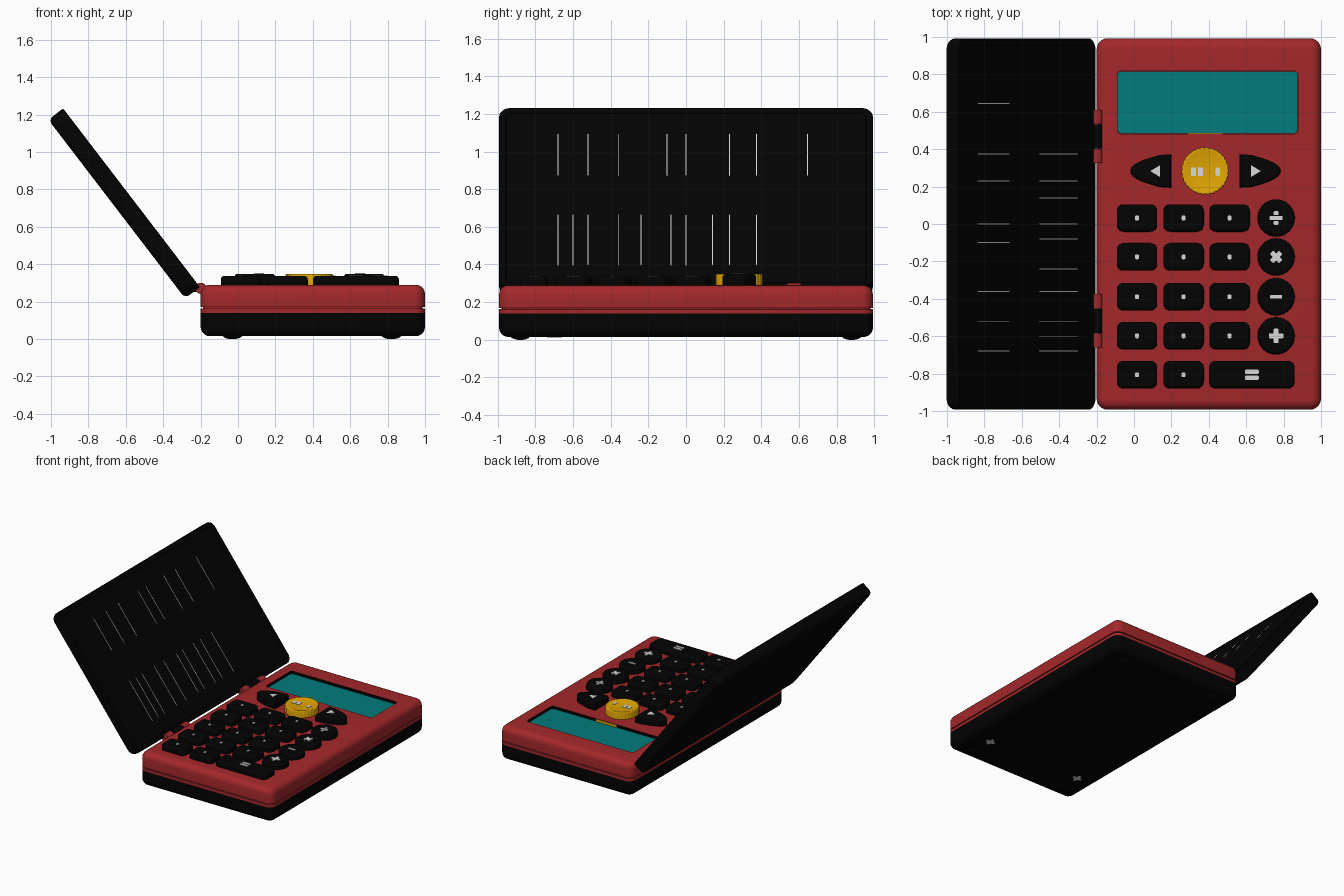
import bpy, bmesh
from math import sin, cos, pi, radians, atan2
from mathutils import Matrix

if "Cube" in bpy.data.objects:
    bpy.data.objects.remove(bpy.data.objects["Cube"])


def material(name, rgb, rough=0.5):
    m = bpy.data.materials.new(name)
    m.use_nodes = True
    m.diffuse_color = (*rgb, 1)
    bsdf = m.node_tree.nodes["Principled BSDF"]
    bsdf.inputs["Base Color"].default_value = (*rgb, 1)
    bsdf.inputs["Roughness"].default_value = rough
    return m


RED = material("red plastic", (0.37, 0.021, 0.024))
BLACK = material("black plastic", (0.001, 0.001, 0.001))
TEAL = material("teal screen", (0.001, 0.2, 0.2))
YELLOW = material("yellow key", (0.76, 0.38, 0.001))
WHITE = material("pale marking", (0.7, 0.7, 0.7))
parts = []


def rounded_rect(w, h, r, n=6):
    """Outline function: returns the rectangle shrunk by an inset."""
    def ring(inset):
        rr = max(r - inset, 0.002)
        a, b = w / 2 - inset - rr, h / 2 - inset - rr
        pts = []
        for q, (sx, sy) in enumerate([(1, 1), (-1, 1), (-1, -1), (1, -1)]):
            for i in range(n + 1):
                t = (q + i / n) * pi / 2
                pts.append((sx * a + rr * cos(t), sy * b + rr * sin(t)))
        return pts
    return ring


def disc(r, n=40, flute=0):
    def ring(d):
        radii = [r - d - flute * (i // 2 % 2) for i in range(n)]
        return [(q * cos(2 * pi * i / n), q * sin(2 * pi * i / n)) for i, q in enumerate(radii)]
    return ring


def bullet(length, half, side, n=14):
    """Flat on one end, tapering to a round nose on the other."""
    def ring(d):
        ts = [-1 + 2 * i / n for i in range(n + 1)]
        pts = [(d + (length - 2 * d) * (1 - abs(t) ** 2.2), (half - d) * t) for t in ts]
        pts = [(d, -(half - d) * 0.9)] + pts[1:-1] + [(d, (half - d) * 0.9)]
        return pts if side > 0 else [(-x, y) for x, y in reversed(pts)]
    return ring


def round_top(z, r, n=5):
    return [(r * (1 - cos(i / n * pi / 2)), z - r + r * sin(i / n * pi / 2)) for i in range(n + 1)]


def round_bottom(z, r, n=5):
    return [(d, 2 * z - zz) for d, zz in reversed(round_top(z, r, n))]


def loft(name, ring, profile, mat, at=(0, 0, 0), matrix=None):
    """Stack outline rings along a profile of (inset, height) pairs."""
    bm = bmesh.new()
    rings = [[bm.verts.new((x, y, z)) for x, y in ring(d)] for d, z in profile]
    for lo, hi in zip(rings, rings[1:]):
        for i in range(len(lo)):
            j = (i + 1) % len(lo)
            bm.faces.new((lo[i], lo[j], hi[j], hi[i]))
    bm.faces.new(rings[0][::-1])
    bm.faces.new(rings[-1])
    bmesh.ops.recalc_face_normals(bm, faces=bm.faces)
    bm.transform(matrix if matrix else Matrix.Translation(at))
    me = bpy.data.meshes.new(name)
    bm.to_mesh(me)
    bm.free()
    me.materials.append(mat)
    ob = bpy.data.objects.new(name, me)
    bpy.context.collection.objects.link(ob)
    parts.append(ob)
    return ob


# Case: black base, red gasket with a groove above it, red top shell
CX, W, L = 0.4, 1.2, 1.986
case = rounded_rect(W, L, 0.06)
base = loft("base_shell", case, round_bottom(0.015, 0.05) + [(0, 0.14)], BLACK, (CX, 0, 0))
loft("gasket", case, [(0, 0.14), (0, 0.162), (0.014, 0.163), (0.014, 0.18)], RED, (CX, 0, 0))
top = loft("top_shell", case, [(0, 0.17)] + round_top(0.29, 0.05), RED, (CX, 0, 0))

# Screen window cut into the top shell, with dark inner walls
SX, SY, SW, SH = 0.393, 0.65, 0.965, 0.335
cutter = loft("screen_cutter", rounded_rect(SW, SH, 0.02), [(0, 0.255), (0, 0.35)], RED, (SX, SY, 0))
cutter.hide_render = True
mod = top.modifiers.new("window", "BOOLEAN")
mod.operation, mod.object, mod.solver = "DIFFERENCE", cutter, "EXACT"
bpy.context.view_layer.objects.active = top
bpy.ops.object.modifier_apply(modifier=mod.name)
parts.remove(cutter)
bpy.data.objects.remove(cutter)
top.data.materials.append(BLACK)
for f in top.data.polygons:
    inside = abs(f.center.x - SX) < SW / 2 + 0.01 and abs(f.center.y - SY) < SH / 2 + 0.01
    if inside and abs(f.normal.z) < 0.1:
        f.material_index = len(top.data.materials) - 1
loft("screen", rounded_rect(SW - 0.002, SH - 0.002, 0.02), [(0, 0.25), (0, 0.268)], TEAL, (SX, SY, 0))
loft("power_key_skirt", rounded_rect(0.19, 0.006, 0.002, 1), [(0, 0.262), (0, 0.288)], YELLOW,
     (0.38, SY - SH / 2 + 0.002, 0))

# Domed feet, and cross-head screws under the front end
for x in (-0.03, 0.82):
    for y in (-0.88, 0.88):
        loft("foot", disc(0.055, 24), [(0.04, 0), (0.025, 0.003), (0.01, 0.009), (0, 0.018), (0, 0.03)],
             BLACK, (x, y, 0))
    for w, h in ((0.075, 0.025), (0.025, 0.075)):
        loft("screw_cross", rounded_rect(w, h, 0.004, 1), [(0, 0.012), (0, 0.018)], WHITE, (x, -0.7, 0))

# Keys
COLS, ROWS, KEY_TOP = (0.016, 0.265, 0.511), (0.032, -0.176, -0.389, -0.598, -0.806), 0.337
key_profile = [(0, 0.28)] + round_top(KEY_TOP, 0.018, 4) + [(0.035, KEY_TOP - 0.003)]


# Markings: thin bars on the keys
def bar(x, y, w, h, turn=0, z=KEY_TOP - 0.004):
    m = Matrix.Translation((x, y, 0)) @ Matrix.Rotation(radians(turn), 4, "Z")
    loft("key_marking", rounded_rect(w, h, 0.005, 2), [(0, z), (0, z + 0.006)], WHITE, matrix=m)


for r, y in enumerate(ROWS):
    for x in COLS[:2] if r == 4 else COLS:
        loft("number_key", rounded_rect(0.216, 0.147, 0.035), key_profile, BLACK, (x, y, 0))
        bar(x, y, 0.02, 0.026)
    if r < 4:
        loft("operator_key", disc(0.1), key_profile, BLACK, (0.76, y, 0))
loft("equals_key", rounded_rect(0.458, 0.147, 0.035), key_profile, BLACK, (0.63, ROWS[4], 0))

# Fluted power key with a dished top, and arrow keys beside it
PX, PY = 0.38, 0.283
loft("power_key", disc(0.127, 120, 0.003), [(0, 0.28)] + round_top(0.349, 0.008, 3) + [(0.02, 0.345)],
     YELLOW, (PX, PY, 0))
for dx, w in ((-0.062, 0.028), (-0.025, 0.028), (0.068, 0.022)):
    bar(PX + dx, PY - 0.003, w, 0.045, z=0.342)
for side, x in ((-1, 0.2), (1, 0.565)):
    loft("arrow_key", bullet(0.22, 0.1, side), [(0, 0.28)] + round_top(0.349, 0.02, 4),
         BLACK, (x, PY, 0))
    pts = [(side * a, b * side) for a, b in ((0.028, 0), (-0.025, 0.032), (-0.025, -0.032))]
    loft("arrow_marking", lambda d: pts, [(0, 0.346), (0, 0.352)], WHITE, (x + side * 0.085, PY, 0))

# Operator markings
OX = 0.76
bar(OX, ROWS[0], 0.07, 0.022)
for dy in (-0.026, 0.026):
    bar(OX, ROWS[0] + dy, 0.026, 0.022)
for turn in (45, -45):
    bar(OX, ROWS[1], 0.07, 0.026, turn)
bar(OX, ROWS[2], 0.065, 0.02)
for turn in (0, 90):
    bar(OX, ROWS[3], 0.078, 0.026, turn)
for dy in (-0.016, 0.016):
    bar(0.63, ROWS[4] + dy, 0.075, 0.022)

# Open lid, tilted back, with a shallow recess on its inner face
lid_matrix = Matrix.Translation((-0.604, 0, 0.729)) @ Matrix.Rotation(atan2(0.794, 0.608), 4, "Y")
loft("lid", rounded_rect(1.203, L, 0.06),
     round_bottom(-0.056, 0.03) + [(0, 0.04), (0.004, 0.0435), (0.035, 0.0435), (0.039, 0.037)],
     BLACK, matrix=lid_matrix)

# Fine printed rules in two columns on the lid
for x, length, rows in ((-0.29, 0.28, (-0.68, -0.52, -0.36, -0.1, 0, 0.23, 0.375, 0.645)),
                        (0.28, 0.34, (-0.68, -0.6, -0.52, -0.36, -0.24, -0.08, 0, 0.14, 0.23, 0.375))):
    for y in rows:
        loft("printed_rule", rounded_rect(length, 0.005, 0.002, 1), [(0, 0.035), (0, 0.038)], WHITE,
             matrix=lid_matrix @ Matrix.Translation((x, y, 0)))

# Hinges: black lid knuckle between two red case knuckles
HX, HZ = -0.198, 0.271
for y in (0.468, -0.518):
    for name, dy, length, mat in (("case_knuckle", -0.105, 0.075, RED), ("lid_knuckle", 0, 0.13, BLACK),
                                  ("case_knuckle", 0.105, 0.075, RED)):
        turn = Matrix.Translation((HX, y + dy, HZ)) @ Matrix.Rotation(pi / 2, 4, "X")
        loft(name, disc(0.03, 24), [(0, -length / 2), (0, length / 2)], mat, matrix=turn)
        reach = 0.03 if mat == RED else -0.03
        loft(name + "_arm", rounded_rect(0.06, length, 0.004, 1), [(0, -0.02), (0, 0.012)], mat,
             (HX + reach, y + dy, HZ))

# Smooth shading that keeps hard edges
bpy.ops.object.select_all(action="DESELECT")
for ob in parts:
    ob.select_set(True)
bpy.context.view_layer.objects.active = base
bpy.ops.object.shade_smooth_by_angle(angle=radians(35))
